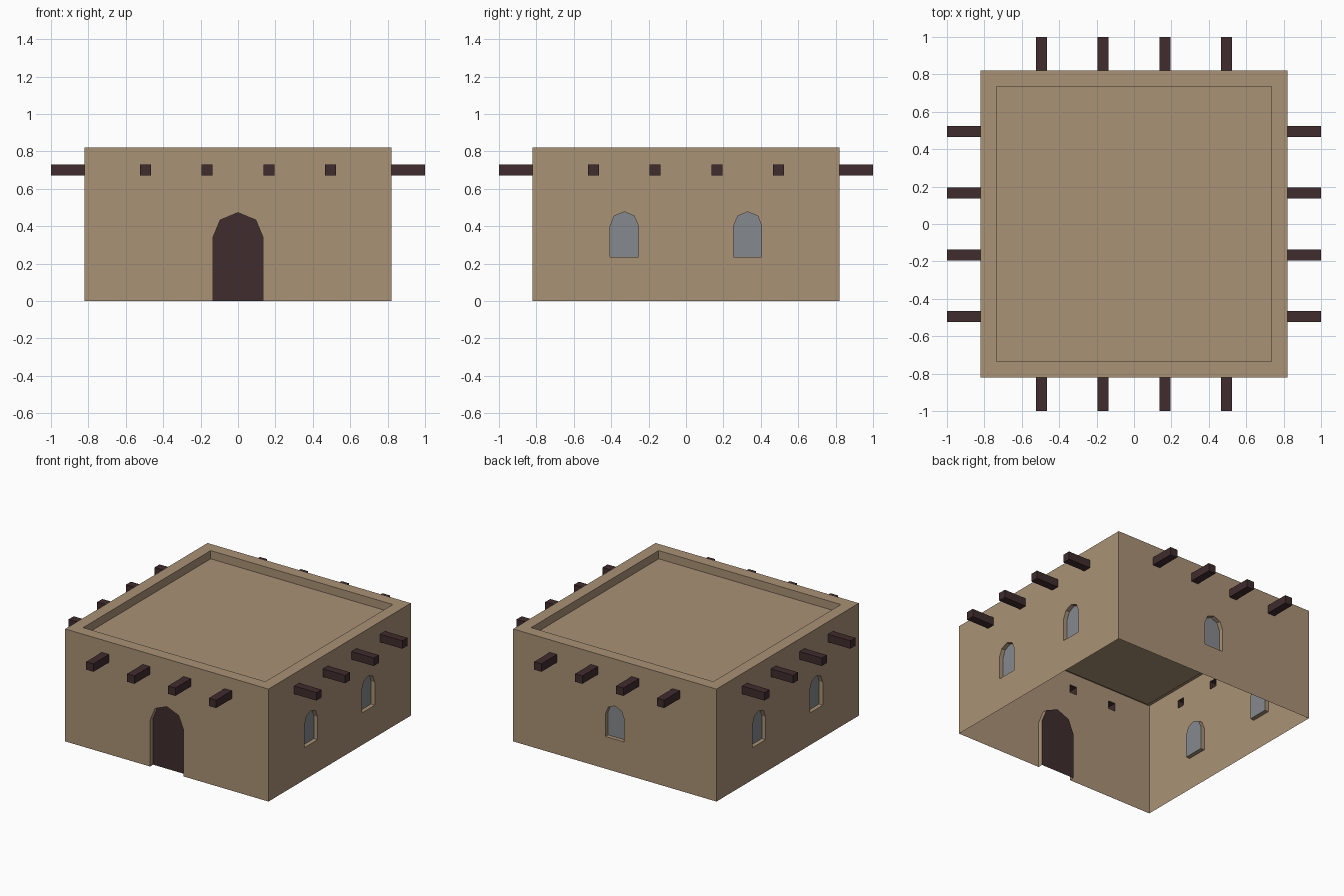
import bpy, bmesh, math
from mathutils import Matrix, Vector

if "Cube" in bpy.data.objects:
    bpy.data.objects.remove(bpy.data.objects["Cube"])

H, TOP, END = 0.82, 0.82, 1.0          # half width, wall height, beam reach


def material(name, rgb):
    m = bpy.data.materials.new(name)
    m.diffuse_color = (*rgb, 1)
    m.use_nodes = True
    m.node_tree.nodes["Principled BSDF"].inputs["Base Color"].default_value = m.diffuse_color
    return m


ADOBE = material("adobe", (0.402, 0.287, 0.181))
WOOD = material("dark_wood", (0.051, 0.025, 0.027))
GLASS = material("grey_glass", (0.235, 0.250, 0.266))


def finish(bm, name, mat):
    bmesh.ops.remove_doubles(bm, verts=bm.verts, dist=1e-5)
    me = bpy.data.meshes.new(name)
    bm.to_mesh(me)
    bm.free()
    me.materials.append(mat)
    bpy.context.collection.objects.link(bpy.data.objects.new(name, me))


def loop(bm, pts, y, rot):
    """Place a (u, z) profile on the plane at depth y of a rotated side."""
    return [bm.verts.new(rot @ Vector((u, y, z))) for u, z in pts]


def bridge(bm, a, b, closed=True):
    n = len(a)
    for i in range(n if closed else n - 1):
        j = (i + 1) % n
        bm.faces.new((a[i], a[j], b[j], b[i]))


def rect(u, z, hw, hh):
    return [(u - hw, z - hh), (u + hw, z - hh), (u + hw, z + hh), (u - hw, z + hh)]


def arch(u, z0, spring, r):
    """Counter-clockwise outline: two bottom corners, then a 4-sided arch."""
    arc = [(u + r * math.cos(k * math.pi / 4), spring + r * math.sin(k * math.pi / 4))
           for k in range(5)]
    return [(u - r, z0), (u + r, z0)] + arc


DOOR = arch(0, 0, 0.338, 0.135)
DOOR_DEPTH, WIN_DEPTH = 0.035, 0.03
BEAMS = [rect(u, 0.70, 0.029, 0.029) for u in (-0.495, -0.165, 0.165, 0.495)]
SIDES = {"front": (0, []), "right": (90, [-0.33, 0.33]),
         "back": (180, [0]), "left": (270, [-0.33, 0.33])}

shell = bmesh.new()
for side, (angle, window_us) in SIDES.items():
    rot = Matrix.Rotation(math.radians(angle), 3, 'Z')
    windows = [arch(u, 0.235, 0.402, 0.075) for u in window_us]

    # wall sheet with openings
    outline = [(-H, 0), (H, 0), (H, TOP), (-H, TOP)]
    if side == "front":
        outline = [(-H, 0)] + [DOOR[0]] + DOOR[:1:-1][1:-1] + [DOOR[2], DOOR[1]] + outline[1:]
        outline[1:-3] = [DOOR[0]] + DOOR[:1:-1] + [DOOR[1]]
    wall = bmesh.new()
    edges = []
    for pts in [outline] + windows + BEAMS:
        vs = loop(wall, pts, -H, rot)
        edges += [wall.edges.new((vs[i - 1], vs[i])) for i in range(len(vs))]
    normal = rot @ Vector((0, -1, 0))
    bmesh.ops.triangle_fill(wall, use_beauty=True, use_dissolve=False,
                            edges=edges, normal=normal)
    wall.normal_update()
    for f in wall.faces:
        if f.normal.dot(normal) < 0:
            f.normal_flip()
    tmp = bpy.data.meshes.new("wall_tmp")
    wall.to_mesh(tmp)
    wall.free()
    shell.from_mesh(tmp)
    bpy.data.meshes.remove(tmp)

    # window reveals and panes
    for i, pts in enumerate(windows):
        bridge(shell, loop(shell, pts, -H, rot), loop(shell, pts, -H + WIN_DEPTH, rot))
        bm = bmesh.new()
        bm.faces.new(loop(bm, pts, -H + WIN_DEPTH, rot))
        finish(bm, f"{side}_window_{i + 1}", GLASS)

    # door reveal (open at the floor) and door leaf
    if side == "front":
        chain = DOOR[1:] + DOOR[:1]
        bridge(shell, loop(shell, chain, -H, rot),
               loop(shell, chain, -H + DOOR_DEPTH, rot), closed=False)
        bm = bmesh.new()
        bm.faces.new(loop(bm, DOOR, -H + DOOR_DEPTH, rot))
        finish(bm, "door", WOOD)

    # projecting roof beams, hollow toward the room
    bm = bmesh.new()
    for pts in BEAMS:
        tip = loop(bm, pts, -END, rot)
        bridge(bm, loop(bm, pts, -H, rot), tip)
        bm.faces.new(tip)
    finish(bm, f"{side}_roof_beams", WOOD)

# parapet rim and sunken roof
rings = [[shell.verts.new((x, y, z)) for x, y in rect(0, 0, h, h)]
         for h, z in ((H, TOP), (0.735, TOP), (0.735, 0.76))]
bridge(shell, rings[0], rings[1])
bridge(shell, rings[1], rings[2])
shell.faces.new(rings[2])
finish(shell, "adobe_walls_and_roof", ADOBE)
